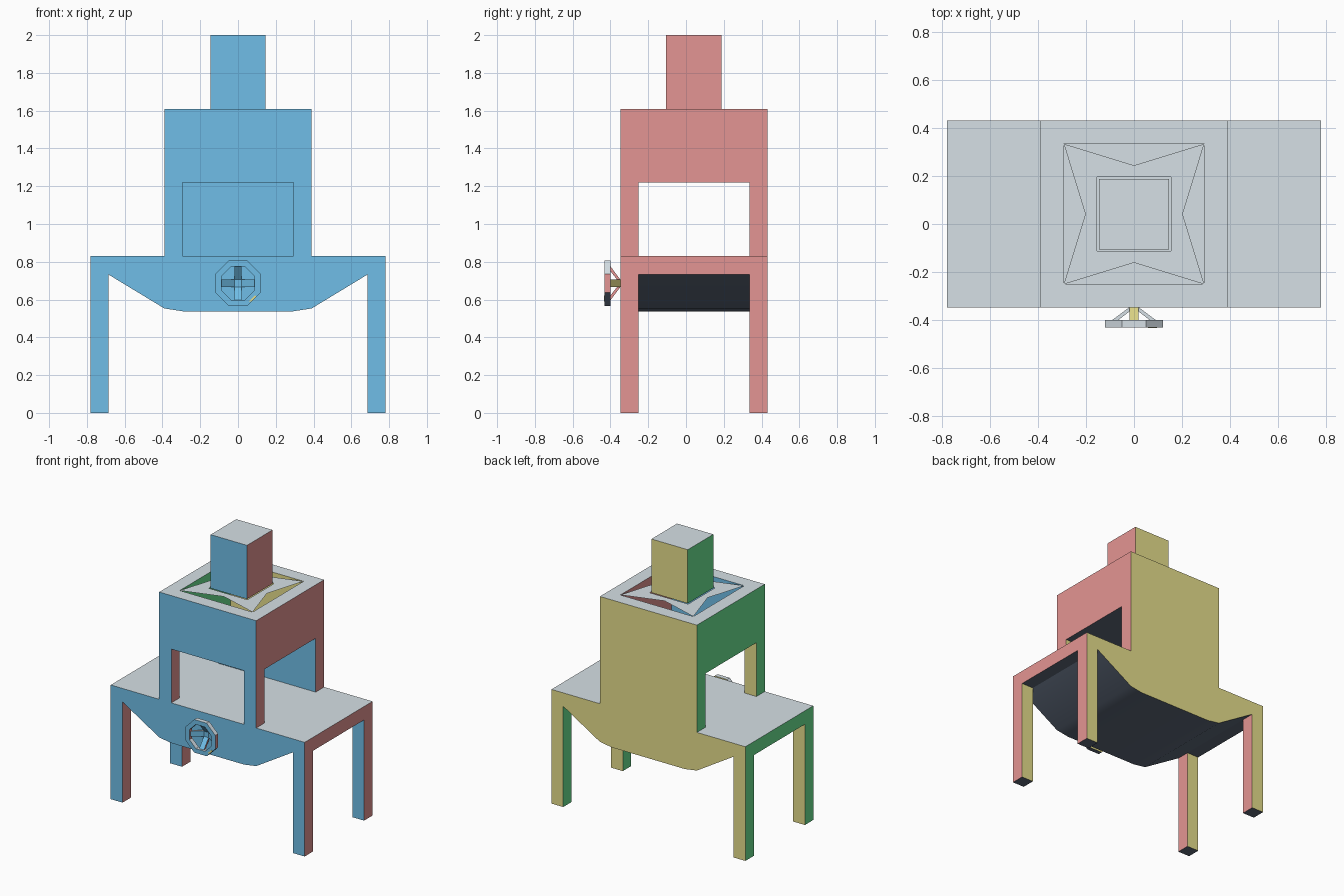
import bpy, bmesh, math
from mathutils import Vector, Matrix

if "Cube" in bpy.data.objects:
    bpy.data.objects.remove(bpy.data.objects["Cube"])


def srgb(r, g, b):
    lin = lambda c: (c / 12.92 if c <= 0.04045 else ((c + 0.055) / 1.055) ** 2.4)
    return (lin(r / 255), lin(g / 255), lin(b / 255), 1)


# One colour per facing direction
COLOURS = [("front_blue", (112, 190, 231)), ("right_red", (228, 149, 147)),
           ("back_yellow", (230, 222, 140)), ("left_green", (108, 230, 147)),
           ("top_grey", (214, 224, 230)), ("bottom_dark", (93, 104, 121))]
MATS = []
for name, rgb in COLOURS:
    m = bpy.data.materials.new(name)
    m.diffuse_color = srgb(*rgb)
    m.use_nodes = True
    m.node_tree.nodes["Principled BSDF"].inputs["Base Color"].default_value = m.diffuse_color
    MATS.append(m)
DIRS = [Vector(d) for d in ((0, -1, 0), (1, 0, 0), (0, 1, 0), (-1, 0, 0), (0, 0, 1), (0, 0, -1))]
BIAS = [0, 0, 0, 0, 0.01, 0.01]   # diagonal faces count as top or bottom


def facing(n):
    return max(range(6), key=lambda i: n.dot(DIRS[i]) + BIAS[i])


def finish(bm, name, smooth=False, recalc=True, rule=None):
    if recalc:
        bmesh.ops.recalc_face_normals(bm, faces=bm.faces)
    bm.normal_update()
    for f in bm.faces:
        f.material_index = facing(f.normal)
        if rule:
            rule(f)
    me = bpy.data.meshes.new(name)
    bm.to_mesh(me)
    bm.free()
    for m in MATS:
        me.materials.append(m)
    ob = bpy.data.objects.new(name, me)
    bpy.context.collection.objects.link(ob)
    if smooth:
        bpy.context.view_layer.objects.active = ob
        ob.select_set(True)
        bpy.ops.object.shade_smooth_by_angle(angle=math.radians(30))
        ob.select_set(False)
    return ob


def add_box(bm, lo, hi):
    lo, hi = Vector(lo), Vector(hi)
    mat = Matrix.Translation((lo + hi) / 2) @ Matrix.Diagonal((*(hi - lo), 1))
    bmesh.ops.create_cube(bm, size=1, matrix=mat)


def box(name, lo, hi):
    bm = bmesh.new()
    add_box(bm, lo, hi)
    return finish(bm, name)


def prism(name, outline, y0, y1, smooth=False, rule=None):
    bm = bmesh.new()
    f = bm.faces.new([bm.verts.new((x, y0, z)) for x, z in outline])
    ext = bmesh.ops.extrude_face_region(bm, geom=[f])["geom"]
    verts = [v for v in ext if isinstance(v, bmesh.types.BMVert)]
    bmesh.ops.translate(bm, verts=verts, vec=(0, y1 - y0, 0))
    return finish(bm, name, smooth, rule=rule)


Y0, Y1 = -0.348, 0.432         # front and back of the body
I0, I1 = -0.252, 0.335         # inner faces
CY = (I0 + I1) / 2
XO, XL, XH, XI = 0.78, 0.685, 0.39, 0.293
Z_LEG, Z_DECK, Z_OPEN, Z_TOP = 0.732, 0.83, 1.221, 1.61

# Table body with sloping belly
half = [(XO, Z_DECK), (XO, Z_LEG), (XL, Z_LEG), (XH, 0.553), (XI, 0.538)]
prism("body", half + [(-x, z) for x, z in reversed(half)], Y0, Y1, True)

# Legs
for sx, side in ((-1, "left"), (1, "right")):
    for a, b, end in ((Y0, I0, "front"), (I1, Y1, "back")):
        xs = sorted((sx * XL, sx * XO))
        box(f"leg_{end}_{side}", (xs[0], a, 0), (xs[1], b, Z_LEG))

# Tower: two front posts, back wall, ring of lintels
for sx, side in ((-1, "left"), (1, "right")):
    xs = sorted((sx * XI, sx * XH))
    box(f"post_{side}", (xs[0], Y0, Z_DECK), (xs[1], I0, Z_OPEN))
box("back_wall", (-XH, I1, Z_DECK), (XH, Y1, Z_OPEN))

bm = bmesh.new()
add_box(bm, (-XH, Y0, Z_OPEN), (XH, Y1, Z_TOP))
bm.normal_update()
for n in (1, -1):
    f = next(f for f in bm.faces if f.normal.z * n > 0.9)
    bmesh.ops.inset_region(bm, faces=[f], thickness=XH - XI, use_even_offset=True)
    bm.normal_update()
inner = [f for f in bm.faces if abs(f.normal.z) > 0.9
         and abs(f.calc_center_median().x) < 0.01 and f.calc_area() > 0.3]
bmesh.ops.bridge_loops(bm, edges=[e for f in inner for e in f.edges])
bmesh.ops.delete(bm, geom=[f for f in inner if f.is_valid], context='FACES_ONLY')


def inside_rule(f):
    # inner walls carry the colour of the outer wall they back onto
    c = f.calc_center_median() - Vector((0, CY, 0))
    if abs(f.normal.z) < 0.5 and max(abs(c.x), abs(c.y)) < 0.32:
        f.material_index = facing(-f.normal)


finish(bm, "tower_rim", rule=inside_rule)
box("chamber_ceiling", (-XI, I0, Z_OPEN), (XI, I1, Z_OPEN + 0.008))

# Four-pointed star grille with a square hole
H = 0.154
bm = bmesh.new()
outer, hole = [], []
for k in range(4):
    rot = Matrix.Rotation(k * math.pi / 2, 3, 'Z')
    for p, q in (((XI, XI), (H, H)), ((0, 0.203), (0, H))):
        for lst, c in ((outer, p), (hole, q)):
            v = rot @ Vector((c[0], c[1], 0))
            lst.append(bm.verts.new((v.x, v.y + CY, Z_TOP)))
for i in range(8):
    j = (i + 1) % 8
    bm.faces.new((outer[i], outer[j], hole[j], hole[i]))
finish(bm, "star_grille", recalc=False)

# Chimney
box("chimney", (-0.146, CY - 0.147, Z_TOP), (0.146, CY + 0.147, 2.0))

# Valve wheel: octagonal rim
WZ, WF, WB = 0.686, -0.432, -0.40
bm = bmesh.new()
loops = []
for r, y in ((0.12, WF), (0.12, WB), (0.088, WB), (0.088, WF)):
    r /= math.cos(math.pi / 8)
    loops.append([bm.verts.new((r * math.cos(a), y, WZ + r * math.sin(a)))
                  for a in ((i + 0.5) * math.pi / 4 for i in range(8))])
for k in range(4):
    a, b = loops[k], loops[(k + 1) % 4]
    for i in range(8):
        j = (i + 1) % 8
        bm.faces.new((a[i], a[j], b[j], b[i]))
finish(bm, "wheel_rim")


# Small yellow mark on the lower right of the rim
def yellow_rule(f):
    f.material_index = 2


mark = [(0.058, -0.095), (0.072, -0.095), (0.097, -0.070), (0.090, -0.064)]
prism("rim_mark", [(x, z + WZ) for x, z in mark], WF - 0.001, WF + 0.001, rule=yellow_rule)

# Slanted spokes running back to the body
for k in range(4):
    bm = bmesh.new()
    rot = Matrix.Rotation(k * math.pi / 2, 3, 'Y')
    rows = []
    for w in (-0.019, 0.019):
        rows.append([bm.verts.new(rot @ Vector((w, y, r)) + Vector((0, 0, WZ)))
                     for r, y in ((0.0, -0.365), (0.0, Y0), (0.02, Y0), (0.09, WB), (0.088, -0.418), (0.019, -0.365))])
    bm.faces.new(rows[0])
    bm.faces.new(rows[1])
    for i in range(6):
        j = (i + 1) % 6
        bm.faces.new((rows[0][i], rows[0][j], rows[1][j], rows[1][i]))
    finish(bm, f"wheel_spoke_{k + 1}")
